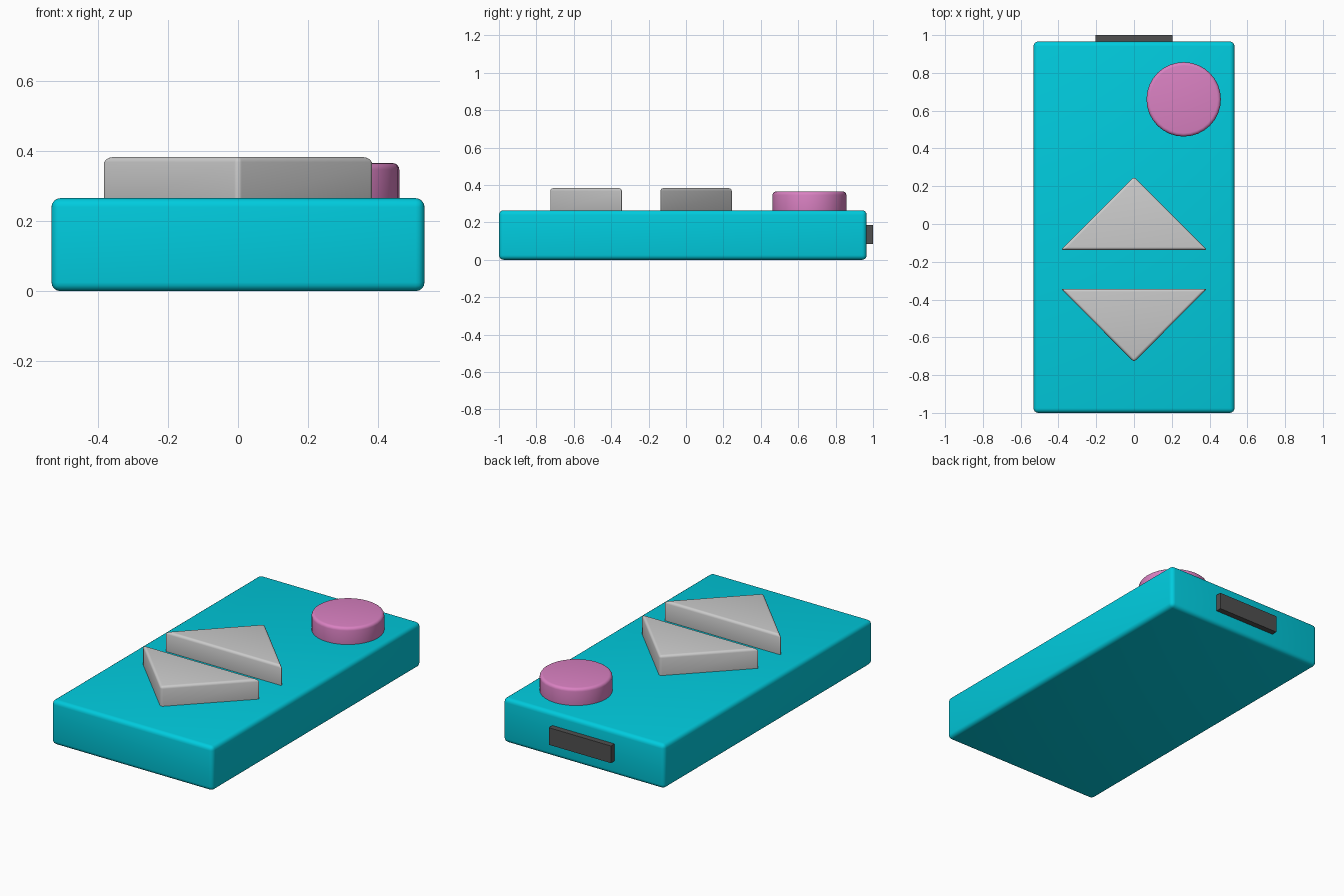
import bpy, bmesh
from math import cos, sin, pi, radians

if "Cube" in bpy.data.objects:
    bpy.data.objects.remove(bpy.data.objects["Cube"])


def material(name, rgb):
    mat = bpy.data.materials.new(name)
    mat.diffuse_color = (*rgb, 1)
    mat.use_nodes = True
    mat.node_tree.nodes["Principled BSDF"].inputs["Base Color"].default_value = mat.diffuse_color
    return mat


def prism(name, outline, z0, z1, bevel=0.0, mat=None):
    """Extrude a counter-clockwise outline from z0 to z1 with rounded edges."""
    mesh = bpy.data.meshes.new(name)
    bm = bmesh.new()
    base = bm.faces.new([bm.verts.new((x, y, z0)) for x, y in outline])
    top = bmesh.ops.extrude_face_region(bm, geom=[base], use_keep_orig=True)
    verts = [g for g in top["geom"] if isinstance(g, bmesh.types.BMVert)]
    bmesh.ops.translate(bm, verts=verts, vec=(0, 0, z1 - z0))
    bmesh.ops.recalc_face_normals(bm, faces=bm.faces)
    bm.to_mesh(mesh)
    bm.free()
    obj = bpy.data.objects.new(name, mesh)
    bpy.context.collection.objects.link(obj)
    if mat:
        mesh.materials.append(mat)
    bpy.ops.object.select_all(action='DESELECT')
    obj.select_set(True)
    bpy.context.view_layer.objects.active = obj
    if bevel:
        mod = obj.modifiers.new("rounded_edges", 'BEVEL')
        mod.width = bevel
        mod.segments = 4
        mod.limit_method = 'ANGLE'
        mod.angle_limit = radians(30)
        bpy.ops.object.modifier_apply(modifier=mod.name)
        bpy.ops.object.shade_smooth_by_angle(angle=radians(35))
    return obj


def rectangle(x, y0, y1):
    return [(-x, y0), (x, y0), (x, y1), (-x, y1)]


cyan = material("cyan", (0.0, 0.6, 0.73))
pink = material("pink", (0.7, 0.22, 0.54))
dark = material("dark_grey", (0.08, 0.08, 0.08))

# Case and the emitter window on its back end
prism("case", rectangle(0.532, -1.0, 0.966), 0, 0.265, 0.025, cyan)
prism("emitter_window", rectangle(0.205, 0.93, 1.0), 0.085, 0.187, 0, dark)

# Arrow buttons: up and down
BASE, HEIGHT = 0.387, 0.388
prism("up_button", [(-BASE, -0.137), (BASE, -0.137), (0, -0.137 + HEIGHT)],
      0.23, 0.383, 0.015)
prism("down_button", [(BASE, -0.343), (-BASE, -0.343), (0, -0.343 - HEIGHT)],
      0.23, 0.383, 0.015)

# Round power button
circle = [(0.263 + 0.197 * cos(2 * pi * i / 32), 0.66 + 0.197 * sin(2 * pi * i / 32))
          for i in range(32)]
prism("power_button", circle, 0.23, 0.365, 0.018, pink)
